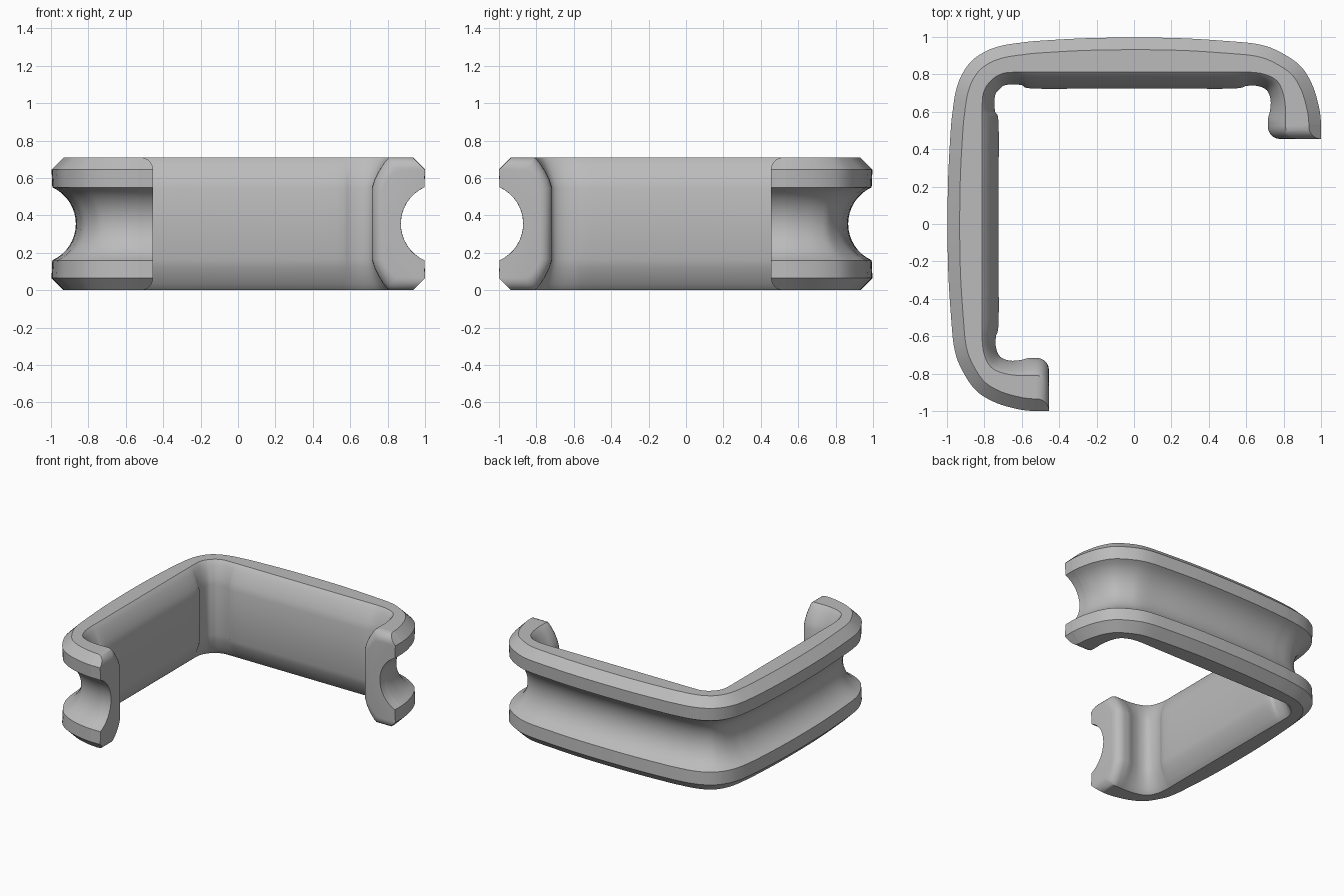
import bpy, bmesh, math
from mathutils import Vector

if "Cube" in bpy.data.objects:
    bpy.data.objects.remove(bpy.data.objects["Cube"], do_unlink=True)

MID = 0.355        # half height
BEVEL = 0.065      # outer chamfer and end rounding
GROOVE_R, GROOVE_D, GROOVE_H = 0.214, 0.13, 0.195

# Plan stations from the corner to one hook: outer edge, top inner edge, inner wall
stations = [
    (-.87, .87, -.765, .765, -.72, .72),
    (-.79, .925, -.735, .79, -.695, .74),
    (-.70, .955, -.69, .808, -.65, .747),
    (-.60, .97, -.62, .812, -.60, .742),
    (-.50, .98, -.53, .812, -.54, .724),
    (-.20, .995, -.20, .812, -.20, .724),
    (.20, .995, .20, .812, .20, .724),
    (.50, .978, .52, .812, .53, .724),
    (.67, .96, .62, .812, .60, .738),
    (.78, .92, .70, .80, .66, .738),
    (.89, .845, .765, .765, .71, .715),
    (.955, .74, .797, .70, .73, .665),
    (.99, .62, .81, .62, .728, .61),
    (1, .54, .81, .55, .716, .56),
    (1, .52, .81, .52, .716, .52),
]


def mirror(p):
    """Reflect plan points across the diagonal."""
    return Vector([c for i in range(0, len(p), 2) for c in (-p[i + 1], -p[i])])


def spline(ctrl, steps):
    """Catmull-Rom samples between the second and the last-but-one control."""
    out = []
    for a, b, c, d in zip(ctrl, ctrl[1:], ctrl[2:], ctrl[3:]):
        for k in range(steps):
            t = k / steps
            out.append(b + (c - a) * (t / 2) + (2 * a - 5 * b + 4 * c - d) * (t * t / 2)
                       + (3 * b - a - 3 * c + d) * (t ** 3 / 2))
    return out + [ctrl[-2]]


def section(st, normal, inset=0):
    """Closed ring: grooved outside, chamfered rims, curved inside."""
    o, t, w = Vector(st[0:2]), Vector(st[2:4]), Vector(st[4:6])
    half = []
    sweep = math.asin(GROOVE_H / GROOVE_R)
    for k in range(9):
        a = sweep * k / 8
        depth = GROOVE_D - GROOVE_R * (1 - math.cos(a))
        half.append((o + normal * depth, GROOVE_R * math.sin(a)))
    half.append((o, MID - BEVEL))
    half.append((o + normal * (BEVEL - inset), MID - inset))
    for f, drop in ((0, 0), (.16, .013), (.35, .035), (.62, .075), (.85, .12), (1, .165)):
        half.append((t.lerp(w, f) - normal * inset, MID - max(drop, 0) - inset * (1 - f)))
    half.append((w - normal * inset, 0))
    lower = [(p, -z) for p, z in half[-2:0:-1]]
    return [Vector((p.x, p.y, z + MID)) for p, z in half + lower]


# Half of the sweep, then the rounded hook end
ctrl = [Vector(s) for s in stations]
ctrl = [mirror(ctrl[1])] + ctrl + [2 * ctrl[-1] - ctrl[-2]]
path = spline(ctrl, 4)
rings = []
for i, st in enumerate(path):
    before = path[i - 1] if i else mirror(path[1])
    after = path[min(i + 1, len(path) - 1)]
    tangent = (Vector(after[0:2]) - Vector(before[0:2])).normalized()
    rings.append(section(st, Vector((tangent.y, -tangent.x))))
for k in range(1, 7):
    a = math.pi / 2 * k / 6
    st = path[-1] - Vector((0, 1, 0, 1, 0, 1)) * (BEVEL * math.sin(a))
    rings.append(section(st, Vector((-1, 0)), BEVEL * (1 - math.cos(a)) * .98))

# The other half is the reflection across the diagonal
other = [[Vector((-p.y, -p.x, p.z)) for p in ring] for ring in rings[:0:-1]]
rings = other + rings

bm = bmesh.new()
loops = [[bm.verts.new(p) for p in ring] for ring in rings]
n = len(loops[0])
for a, b in zip(loops, loops[1:]):
    for j in range(n):
        bm.faces.new((a[j], a[(j + 1) % n], b[(j + 1) % n], b[j]))
bm.faces.new(loops[0])
bm.faces.new(loops[-1][::-1])
bmesh.ops.recalc_face_normals(bm, faces=bm.faces)

mesh = bpy.data.meshes.new("grooved_corner_clip")
bm.to_mesh(mesh)
bm.free()
clip = bpy.data.objects.new("grooved_corner_clip", mesh)
bpy.context.collection.objects.link(clip)

# Plain grey
grey = bpy.data.materials.new("plain_grey")
grey.use_nodes = True
color = (0.5, 0.5, 0.5, 1)
grey.diffuse_color = color
grey.node_tree.nodes["Principled BSDF"].inputs["Base Color"].default_value = color
mesh.materials.append(grey)

bpy.context.view_layer.objects.active = clip
clip.select_set(True)
bpy.ops.object.shade_smooth_by_angle(angle=math.radians(30))
